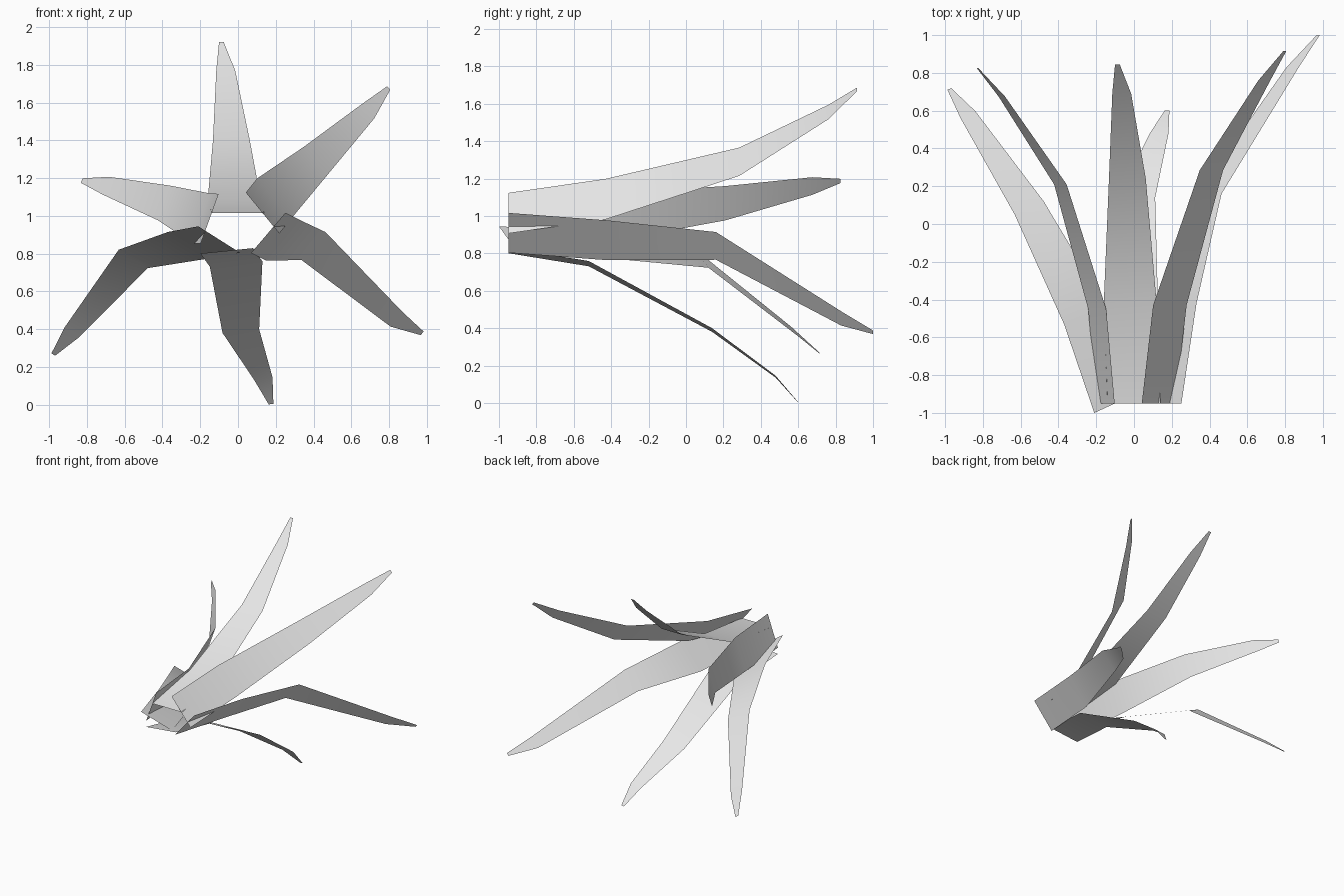
import bpy
from mathutils import Vector

# One grey for every leaf
grey = bpy.data.materials.new("pale grey")
grey.diffuse_color = (0.8, 0.8, 0.8, 1)

# Shared taper from base to tip
WIDTHS = (0.28, 0.28, 0.195, 0.10, 0.025)


def leaf(name, across, spine):
    """Single-sheet tapered strip along a spine, spread in one direction."""
    across = Vector(across).normalized()
    verts = []
    for point, width in zip(spine, WIDTHS):
        centre = Vector(point)
        verts += [centre - across * width / 2, centre + across * width / 2]
    faces = [(i, i + 1, i + 3, i + 2) for i in range(0, len(verts) - 2, 2)]
    mesh = bpy.data.meshes.new(name)
    mesh.from_pydata(verts, [], faces)
    mesh.update()
    # Front of every leaf looks toward -y
    if sum(p.normal.y for p in mesh.polygons) > 0:
        mesh.flip_normals()
    mesh.materials.append(grey)
    mesh.polygons.foreach_set("use_smooth", [True] * len(mesh.polygons))
    obj = bpy.data.objects.new(name, mesh)
    bpy.context.collection.objects.link(obj)


# Upper leaves
leaf("top_leaf", (1, 0, 0),
     [(-0.00, -0.95, 1.015), (-0.02, -0.42, 1.09), (-0.035, 0.24, 1.40),
      (-0.065, 0.69, 1.77), (-0.088, 0.845, 1.92)])
leaf("upper_right_leaf", (0.63, 0, -0.77),
     [(0.13, -0.95, 1.015), (0.19, -0.43, 1.09), (0.41, 0.285, 1.29),
      (0.69, 0.76, 1.555), (0.798, 0.915, 1.677)])
leaf("upper_left_leaf", (0.34, 0, 0.94),
     [(-0.15, -0.95, 0.985), (-0.195, -0.45, 0.987), (-0.39, 0.21, 1.068),
      (-0.70, 0.675, 1.16), (-0.828, 0.825, 1.187)])

# Lower leaves
leaf("lower_right_leaf", (0.65, 0, 0.76),
     [(0.16, -0.95, 0.91), (0.24, -0.42, 0.87), (0.40, 0.16, 0.84),
      (0.84, 0.83, 0.452), (0.975, 1.0, 0.378)])
leaf("bottom_leaf", (0.99, 0, 0.1),
     [(-0.06, -0.95, 0.815), (-0.01, -0.52, 0.745), (0.015, 0.14, 0.39),
      (0.133, 0.48, 0.14), (0.175, 0.60, 0.003)])
leaf("lower_left_leaf", (0.79, 0.36, -0.5),
     [(-0.10, -0.95, 0.875), (-0.26, -0.48, 0.845), (-0.555, 0.085, 0.772),
      (-0.88, 0.58, 0.383), (-0.978, 0.715, 0.266)])
